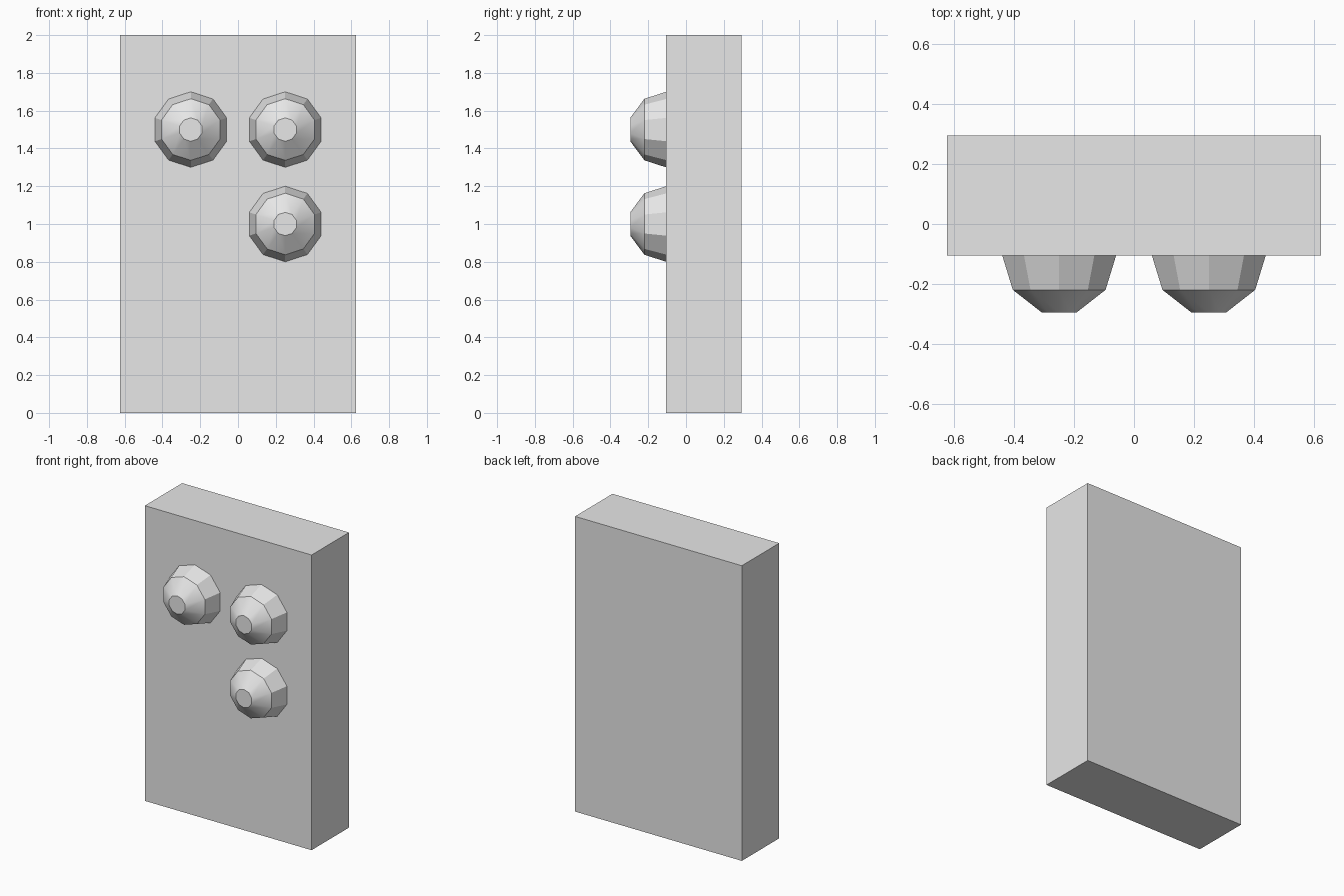
import bpy
import bmesh
import math

cube = bpy.data.objects.get("Cube")
if cube:
    bpy.data.objects.remove(cube, do_unlink=True)

FRONT, BACK = -0.105, 0.295

grey = bpy.data.materials.new("light_grey")
grey.use_nodes = True
grey.diffuse_color = (0.8, 0.8, 0.8, 1)
grey.node_tree.nodes["Principled BSDF"].inputs["Base Color"].default_value = (0.8, 0.8, 0.8, 1)


def add_object(name, bm, location):
    bmesh.ops.recalc_face_normals(bm, faces=bm.faces)
    mesh = bpy.data.meshes.new(name)
    bm.to_mesh(mesh)
    bm.free()
    mesh.materials.append(grey)
    obj = bpy.data.objects.new(name, mesh)
    obj.location = location
    bpy.context.collection.objects.link(obj)
    return obj


# Slab
bm = bmesh.new()
bmesh.ops.create_cube(bm, size=1)
bmesh.ops.scale(bm, vec=(1.25, BACK - FRONT, 2), verts=bm.verts)
add_object("slab", bm, (0, (FRONT + BACK) / 2, 1))


# Ten-sided stud: rings of (radius, distance forward of the slab)
def add_stud(name, x, z, sides=10):
    bm = bmesh.new()
    rings = []
    for radius, out in ((0.2, 0), (0.163, 0.115), (0.062, 0.19)):
        angles = [2 * math.pi * i / sides for i in range(sides)]
        rings.append([bm.verts.new((radius * math.sin(a), -out, radius * math.cos(a)))
                      for a in angles])
    for low, high in zip(rings, rings[1:]):
        for i in range(sides):
            j = (i + 1) % sides
            bm.faces.new((low[i], low[j], high[j], high[i]))
    bm.faces.new(rings[0])
    bm.faces.new(rings[-1])
    obj = add_object(name, bm, (x, FRONT, z))
    bpy.ops.object.select_all(action="DESELECT")
    obj.select_set(True)
    bpy.context.view_layer.objects.active = obj
    bpy.ops.object.shade_smooth_by_angle(angle=math.radians(30))


add_stud("upper_right_stud", -0.25, 1.5)
add_stud("upper_left_stud", 0.25, 1.5)
add_stud("lower_left_stud", 0.25, 1.0)
